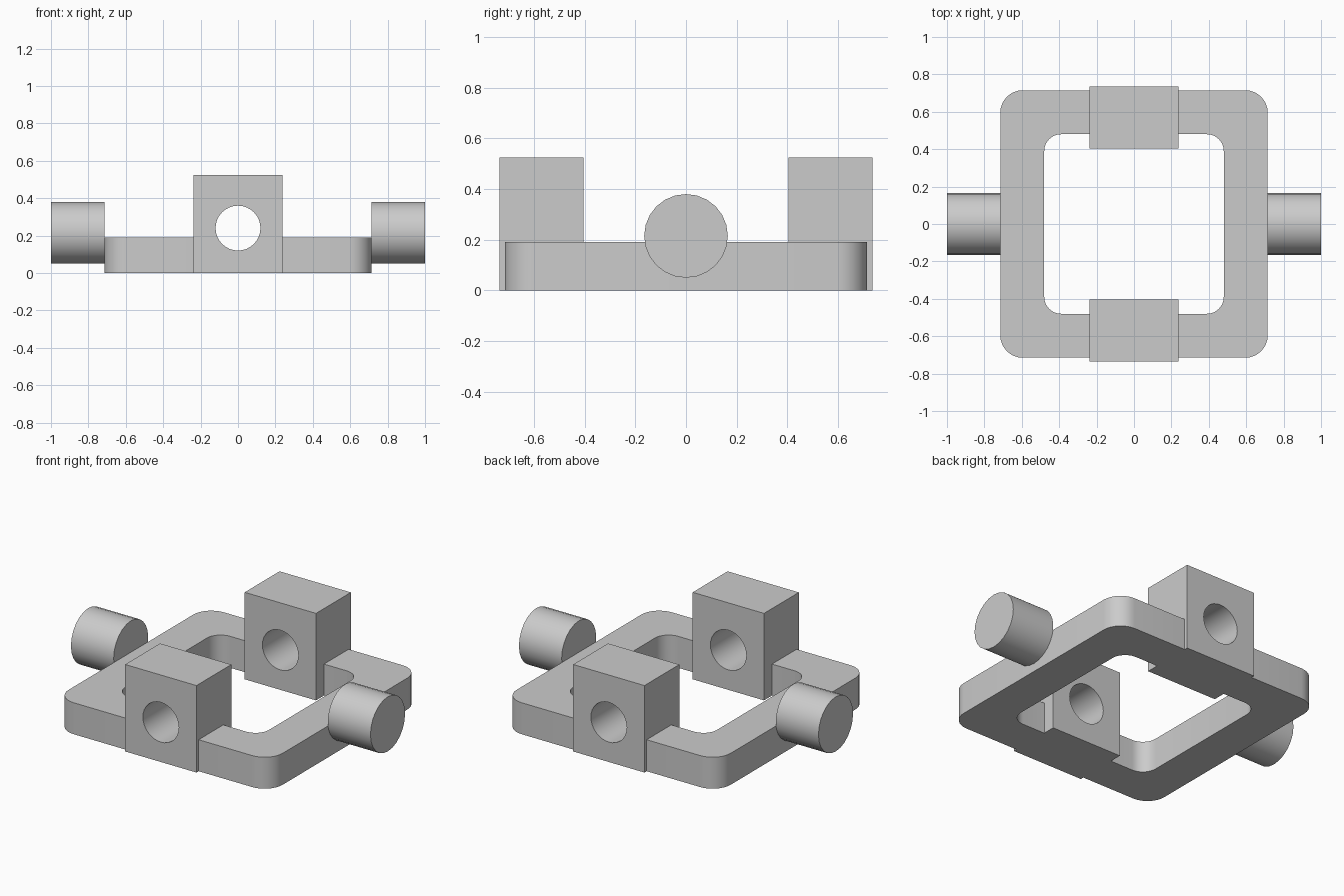
import bpy, bmesh
from math import pi, cos, sin
from mathutils import Matrix

cube = bpy.data.objects.get("Cube")
if cube:
    bpy.data.objects.remove(cube, do_unlink=True)

COLOUR = (0.6, 0.6, 0.6, 1)
grey = bpy.data.materials.new("light grey")
grey.use_nodes = True
grey.diffuse_color = COLOUR
grey.node_tree.nodes["Principled BSDF"].inputs["Base Color"].default_value = COLOUR


def finish(name, bm):
    bmesh.ops.recalc_face_normals(bm, faces=bm.faces)
    mesh = bpy.data.meshes.new(name)
    bm.to_mesh(mesh)
    bm.free()
    mesh.materials.append(grey)
    obj = bpy.data.objects.new(name, mesh)
    bpy.context.collection.objects.link(obj)
    return obj


def rounded_slab(name, half, radius, z0, z1, steps=8):
    """Square slab with rounded vertical corners."""
    bm = bmesh.new()
    verts = []
    for corner in range(4):
        mid = pi / 4 + corner * pi / 2
        sx, sy = (1 if cos(mid) > 0 else -1), (1 if sin(mid) > 0 else -1)
        for i in range(steps + 1):
            a = corner * pi / 2 + i * pi / 2 / steps
            verts.append(bm.verts.new((sx * (half - radius) + radius * cos(a),
                                       sy * (half - radius) + radius * sin(a), z0)))
    base = bm.faces.new(verts)
    top = bmesh.ops.extrude_face_region(bm, geom=[base])["geom"]
    bmesh.ops.translate(bm, vec=(0, 0, z1 - z0),
                        verts=[v for v in top if isinstance(v, bmesh.types.BMVert)])
    return finish(name, bm)


def box(name, centre, size):
    bm = bmesh.new()
    bmesh.ops.create_cube(bm, size=1, matrix=Matrix.Translation(centre) @ Matrix.Diagonal((*size, 1)))
    return finish(name, bm)


def cylinder(name, centre, radius, length, axis, sides=24):
    bm = bmesh.new()
    matrix = Matrix.Translation(centre) @ Matrix.Rotation(pi / 2, 4, axis)
    bmesh.ops.create_cone(bm, cap_ends=True, segments=sides, radius1=radius, radius2=radius,
                          depth=length, matrix=matrix)
    return finish(name, bm)


def activate(obj):
    bpy.ops.object.select_all(action="DESELECT")
    obj.select_set(True)
    bpy.context.view_layer.objects.active = obj


def combine(target, tool, operation):
    """Apply a boolean, then discard the tool."""
    tool.hide_render = True
    mod = target.modifiers.new(operation.lower(), "BOOLEAN")
    mod.operation, mod.object, mod.solver = operation, tool, "EXACT"
    activate(target)
    bpy.ops.object.modifier_apply(modifier=mod.name)
    bpy.data.objects.remove(tool, do_unlink=True)


# Square ring with rounded corners
frame = rounded_slab("frame", 0.715, 0.12, 0, 0.19)
combine(frame, rounded_slab("opening_cutter", 0.48, 0.09, -0.1, 0.3), "DIFFERENCE")

# Bearing blocks front and back, merged into the ring and bored through
for side, name in ((-1, "front_block"), (1, "back_block")):
    block = box(name, (0, side * 0.57, 0.2625), (0.476, 0.332, 0.525))
    combine(frame, block, "UNION")
combine(frame, cylinder("bore_cutter", (0, 0, 0.24), 0.12, 2, "X", 32), "DIFFERENCE")

# Side pins
pins = [cylinder(name, (side * 0.8575, 0, 0.215), 0.165, 0.285, "Y")
        for side, name in ((1, "left_pin"), (-1, "right_pin"))]

for obj in [frame] + pins:
    activate(obj)
    bpy.ops.object.shade_smooth_by_angle(angle=pi / 6)
